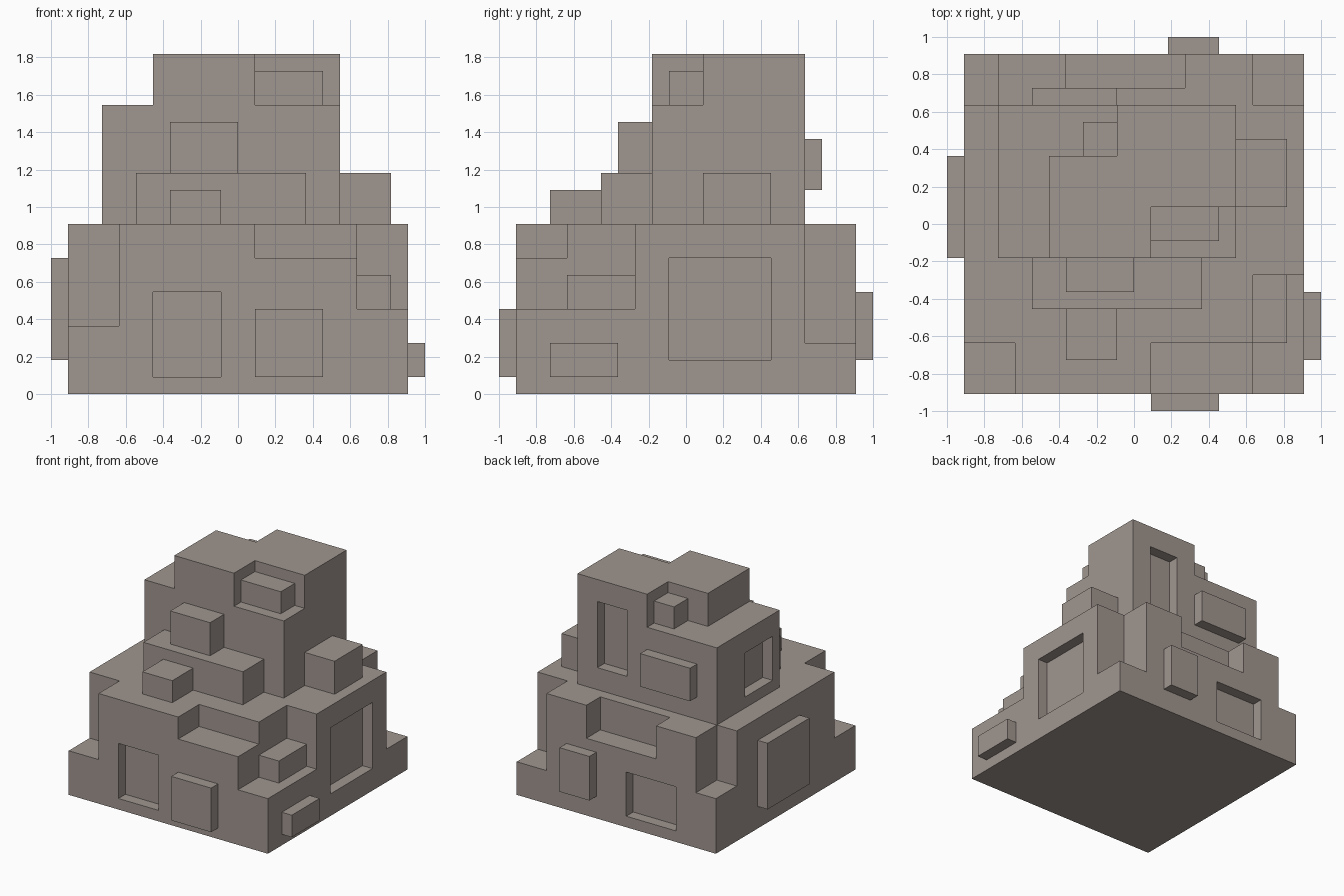
import bpy
import bmesh
from mathutils import Vector

cube = bpy.data.objects.get("Cube")
if cube:
    bpy.data.objects.remove(cube, do_unlink=True)

U = 1 / 11  # grid unit: every part lies on this grid

stone = bpy.data.materials.new("warm_grey_stone")
stone.use_nodes = True
COLOUR = (0.352, 0.305, 0.275, 1)
stone.diffuse_color = COLOUR
bsdf = next(n for n in stone.node_tree.nodes if n.type == 'BSDF_PRINCIPLED')
bsdf.inputs["Base Color"].default_value = COLOUR
bsdf.inputs["Roughness"].default_value = 0.9


def box(name, x, y, z):
    """Flat-faced box spanning the given (min, max) ranges in grid units."""
    lo, hi = Vector((x[0], y[0], z[0])) * U, Vector((x[1], y[1], z[1])) * U
    bm = bmesh.new()
    bmesh.ops.create_cube(bm, size=1)
    bmesh.ops.scale(bm, vec=hi - lo, verts=bm.verts)
    bmesh.ops.translate(bm, vec=(lo + hi) / 2, verts=bm.verts)
    mesh = bpy.data.meshes.new(name)
    bm.to_mesh(mesh)
    bm.free()
    mesh.materials.append(stone)
    obj = bpy.data.objects.new(name, mesh)
    bpy.context.scene.collection.objects.link(obj)
    return obj


def carve(obj, cuts):
    """Subtract box-shaped cuts from obj and bake the result."""
    cutters = []
    for ranges in cuts:
        cutter = box("cutter", *ranges)
        cutter.hide_render = True
        mod = obj.modifiers.new("cut", 'BOOLEAN')
        mod.operation = 'DIFFERENCE'
        mod.solver = 'EXACT'
        mod.object = cutter
        cutters.append(cutter)
    bpy.context.view_layer.update()
    graph = bpy.context.evaluated_depsgraph_get()
    mesh = bpy.data.meshes.new_from_object(obj.evaluated_get(graph))
    obj.modifiers.clear()
    obj.data = mesh
    for cutter in cutters:
        bpy.data.objects.remove(cutter, do_unlink=True)


# Lower storey with notched rim and window recesses
base = box("lower_storey", (-10, 10), (-10, 10), (0, 10))
carve(base, [
    ((-12, -7), (-12, -7), (4, 12)),   # front corner notch, right side
    ((1, 8), (-12, -7), (8, 12)),      # front rim notch
    ((7, 12), (-12, -3), (5, 12)),     # front corner notch, left side
    ((7, 12), (7, 12), (3, 12)),       # back corner notch, left side
    ((-12, -8), (7, 12), (5, 12)),     # back corner notch, right side
    ((-4, 3), (8, 12), (7, 12)),       # back rim notch
    ((-5, -1), (-12, -9), (1, 6)),     # front recess
    ((9, 12), (-1, 5), (2, 8)),        # left side recess
    ((-6, -1), (9, 12), (1, 5)),       # back recess
])

# Upper storey with stepped roof and recesses
tower = box("upper_storey", (-8, 6), (-2, 7), (10, 20))
carve(tower, [
    ((-10, -5), (-4, 9), (17, 22)),    # roof step
    ((-6, -1), (4, 9), (17, 22)),      # back roof notch
    ((1, 8), (-4, 1), (17, 22)),       # front roof notch
    ((1, 4), (6, 9), (12, 18)),        # back recess
    ((-10, -7), (-1, 3), (11, 15)),    # right side recess
])

# Blocks and raised panels
PARTS = {
    "front_terrace": ((-6, 4), (-5, -2), (10, 13)),
    "front_upper_block": ((-4, 0), (-4, -2), (13, 16)),
    "front_lower_block": ((-4, -1), (-8, -5), (10, 12)),
    "side_block": ((6, 9), (1, 5), (10, 13)),
    "corner_notch_block": ((7, 9), (-7, -3), (5, 7)),
    "front_roof_block": ((1, 5), (-1, 1), (17, 19)),
    "back_roof_block": ((-3, -1), (4, 6), (17, 19)),
    "front_panel": ((1, 5), (-11, -10), (1, 5)),
    "right_panel": ((-11, -10), (-2, 4), (2, 8)),
    "left_panel": ((10, 11), (-8, -4), (1, 3)),
    "back_panel": ((2, 5), (10, 11), (2, 6)),
    "upper_back_panel": ((-6, -1), (7, 8), (12, 15)),
}
for part, ranges in PARTS.items():
    box(part, *ranges)
